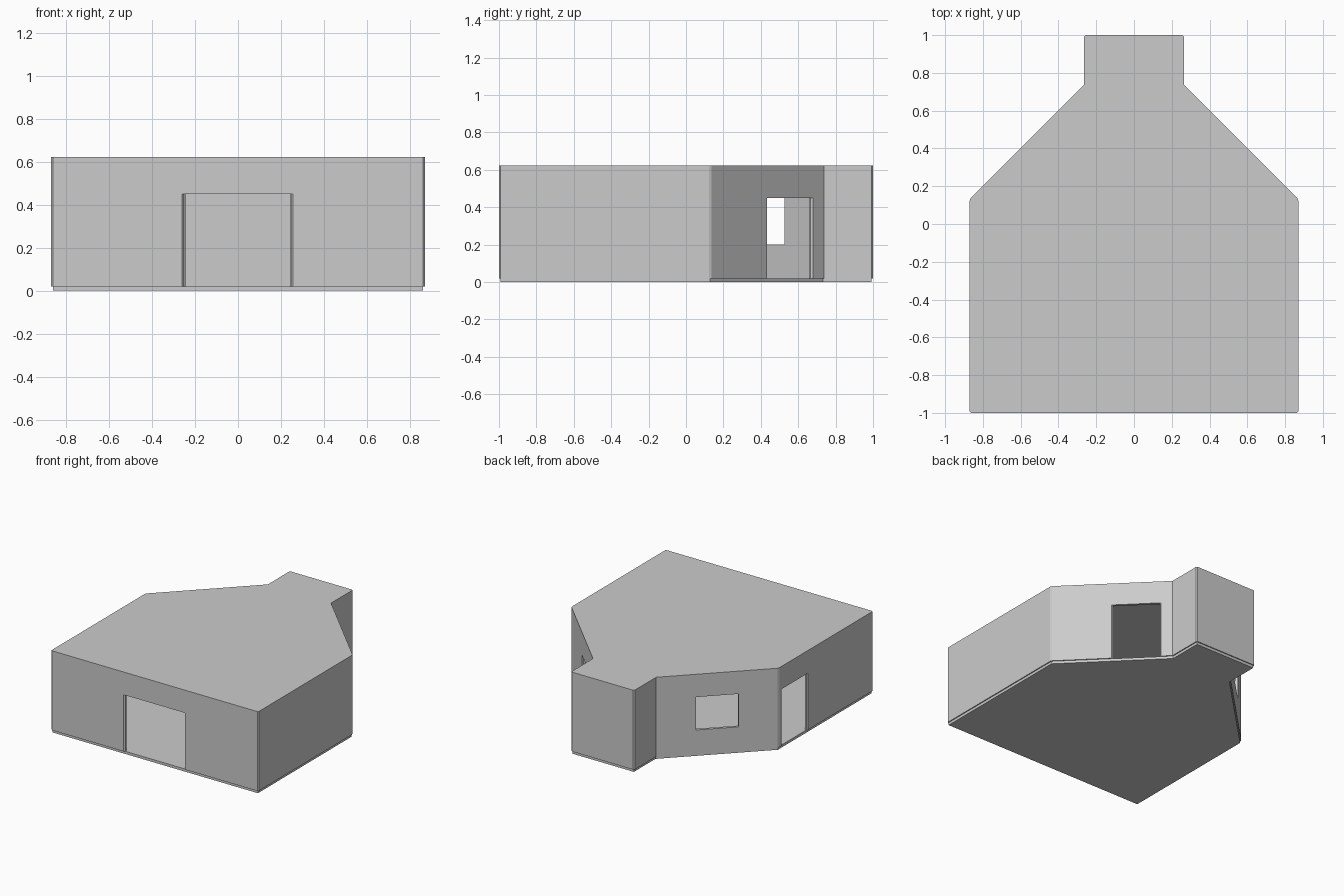
import bpy, bmesh
from mathutils import Vector

if "Cube" in bpy.data.objects:
    bpy.data.objects.remove(bpy.data.objects["Cube"])

WALL, FLOOR_TOP, TOP, CHAMFER = 0.02, 0.02, 0.623, 0.008

# Right half of the plan, mirrored to a counter-clockwise outline
half = [(0.87, -1), (0.87, 0.132), (0.265, 0.737), (0.265, 1)]
outline = [Vector(p) for p in half] + [Vector((-x, y)) for x, y in reversed(half)]


def normal(a, b):
    d = (b - a).normalized()
    return Vector((-d.y, d.x))


def inset(pts, dist):
    """Mitred inward offset of a counter-clockwise polygon."""
    out = []
    for i, p in enumerate(pts):
        n1 = normal(pts[i - 1], p)
        n2 = normal(p, pts[(i + 1) % len(pts)])
        out.append(p + (n1 + n2) * dist / (1 + n1.dot(n2)))
    return out


def prism(name, pts, z0, z1, chamfer=0.0):
    """Extruded plan outline, optionally with chamfered convex corners."""
    plan = []
    for i, p in enumerate(pts):
        a, b = pts[i - 1], pts[(i + 1) % len(pts)]
        if chamfer and (p - a).cross(b - p) > 0:
            plan += [p + (a - p).normalized() * chamfer,
                     p + (b - p).normalized() * chamfer]
        else:
            plan.append(p)
    bm = bmesh.new()
    face = bm.faces.new([bm.verts.new((p.x, p.y, z0)) for p in plan])
    top = bmesh.ops.extrude_face_region(bm, geom=[face])["geom"]
    bmesh.ops.translate(bm, vec=(0, 0, z1 - z0),
                        verts=[v for v in top if isinstance(v, bmesh.types.BMVert)])
    bmesh.ops.recalc_face_normals(bm, faces=bm.faces)
    mesh = bpy.data.meshes.new(name)
    bm.to_mesh(mesh)
    bm.free()
    obj = bpy.data.objects.new(name, mesh)
    bpy.context.collection.objects.link(obj)
    return obj


def opening(name, a, b, z0, z1, flare=0.0):
    """Cutter through the wall between plan points a and b; flare splays its outer edge."""
    a, b = Vector(a), Vector(b)
    along, inward = (b - a).normalized(), normal(a, b)
    f, e = along * flare, inward * CHAMFER
    pts = [a - f - e, b + f - e, b - f + e, a + f + e]
    if flare:
        pts[3:3] = [b - f + inward * 0.04, a + f + inward * 0.04]
    else:
        pts[2:] = [b + inward * 0.04, a + inward * 0.04]
    if flare:
        pts = [pts[0], pts[1], pts[2], pts[3], pts[4], pts[5]]
    return prism(name, pts, z0, z1)


# Floor slab, slightly inset under the walls
prism("floor", inset(outline, 0.008), 0, FLOOR_TOP)

# Thin walls and flat roof as one hollow shell
shell = prism("walls_and_roof", outline, FLOOR_TOP, TOP, CHAMFER)


def on_slope(side, y):
    return (side * (1.002 - y), y)


# Room cavity, three doorways and one window
cutters = [
    prism("room_cavity", inset(outline, WALL), 0, TOP - WALL),
    opening("front_doorway", (-0.26, -1), (0.256, -1), 0, 0.45, CHAMFER),
    opening("right_doorway", on_slope(1, 0.434), on_slope(1, 0.678), 0, 0.45, CHAMFER),
    opening("left_doorway", (-0.87, 0.097), (-0.87, -0.22), 0, 0.45, CHAMFER),
    opening("left_window", on_slope(-1, 0.54), on_slope(-1, 0.33), 0.2, 0.45),
]
bpy.context.view_layer.objects.active = shell
for cutter in cutters:
    cutter.hide_render = True
    mod = shell.modifiers.new(cutter.name, "BOOLEAN")
    mod.operation = "DIFFERENCE"
    mod.solver = "EXACT"
    mod.object = cutter
    bpy.ops.object.modifier_apply(modifier=mod.name)
for cutter in cutters:
    bpy.data.objects.remove(cutter)
